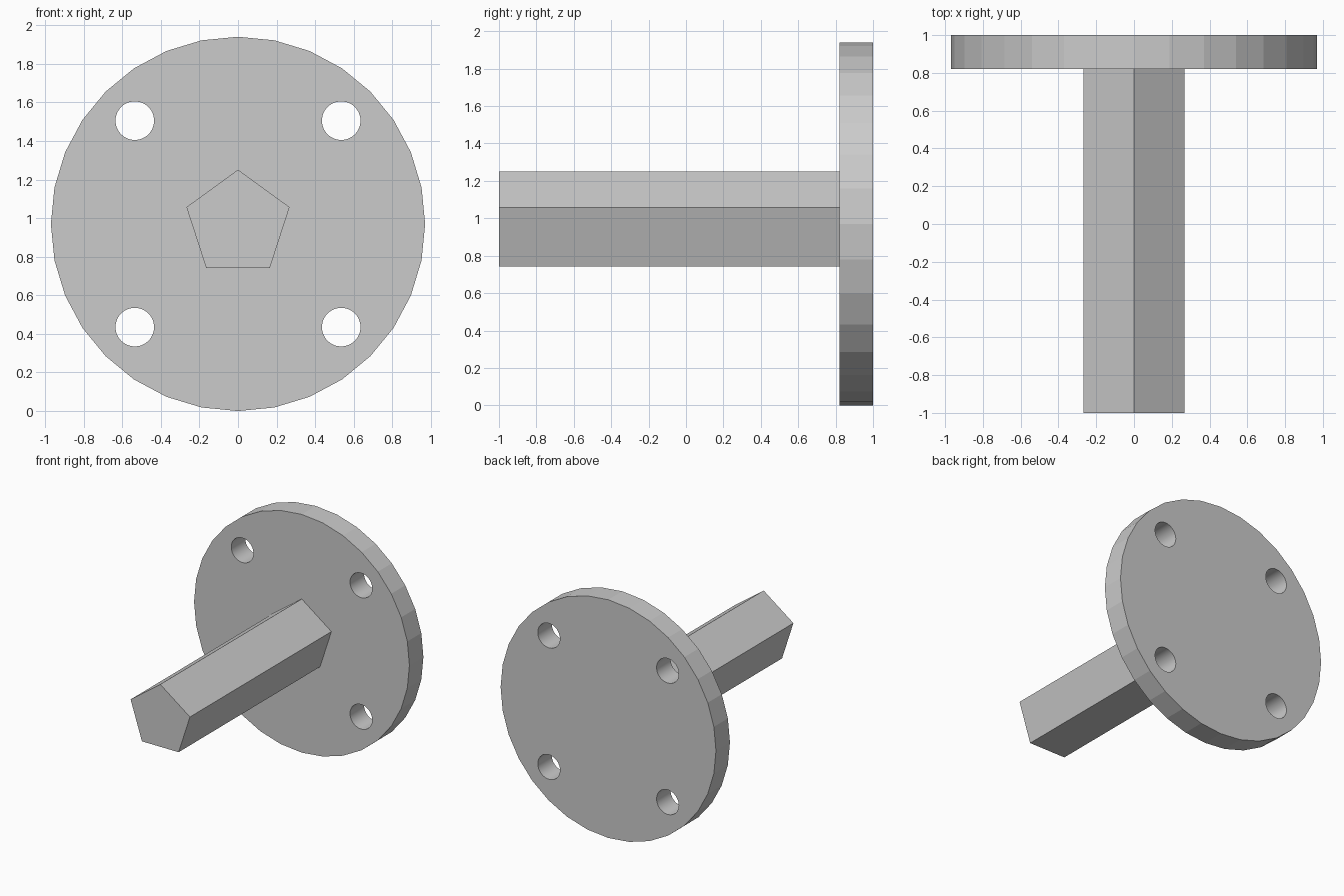
import bpy, bmesh
from math import sin, cos, tau

if "Cube" in bpy.data.objects:
    bpy.data.objects.remove(bpy.data.objects["Cube"])

R = 0.97          # flange radius, also its centre height
HOLE = 0.535      # hole offset from the centre
PLATE_Y = 0.82    # front face of the flange


def add_prism(bm, x, z, radius, sides, y0, y1, smooth=False):
    """Regular prism along y with one corner pointing up."""
    ring = [(x + radius * sin(tau * i / sides), z + radius * cos(tau * i / sides))
            for i in range(sides)]
    front = [bm.verts.new((px, y0, pz)) for px, pz in ring]
    back = [bm.verts.new((px, y1, pz)) for px, pz in ring]
    bm.faces.new(front)
    bm.faces.new(back[::-1])
    for i in range(sides):
        j = (i + 1) % sides
        bm.faces.new((front[i], back[i], back[j], front[j])).smooth = smooth


def make_object(name, prisms):
    bm = bmesh.new()
    for p in prisms:
        add_prism(bm, *p)
    bmesh.ops.recalc_face_normals(bm, faces=bm.faces)
    mesh = bpy.data.meshes.new(name)
    bm.to_mesh(mesh)
    bm.free()
    obj = bpy.data.objects.new(name, mesh)
    bpy.context.collection.objects.link(obj)
    return obj


# Pentagonal shaft
make_object("shaft", [(0, R, 0.281, 5, -1, PLATE_Y)])

# Round 32-sided flange
flange = make_object("flange", [(0, R, R, 32, PLATE_Y, 1)])

# Four smooth bolt holes
cutter = make_object("hole_cutter", [
    (sx * HOLE, R + sz * HOLE, 0.1, 48, PLATE_Y - 0.1, 1.1, True)
    for sx in (-1, 1) for sz in (-1, 1)])
cutter.hide_render = True
mod = flange.modifiers.new("bolt_holes", 'BOOLEAN')
mod.operation = 'DIFFERENCE'
mod.solver = 'EXACT'
mod.object = cutter
bpy.context.view_layer.objects.active = flange
bpy.ops.object.modifier_apply(modifier=mod.name)
bpy.data.objects.remove(cutter)
